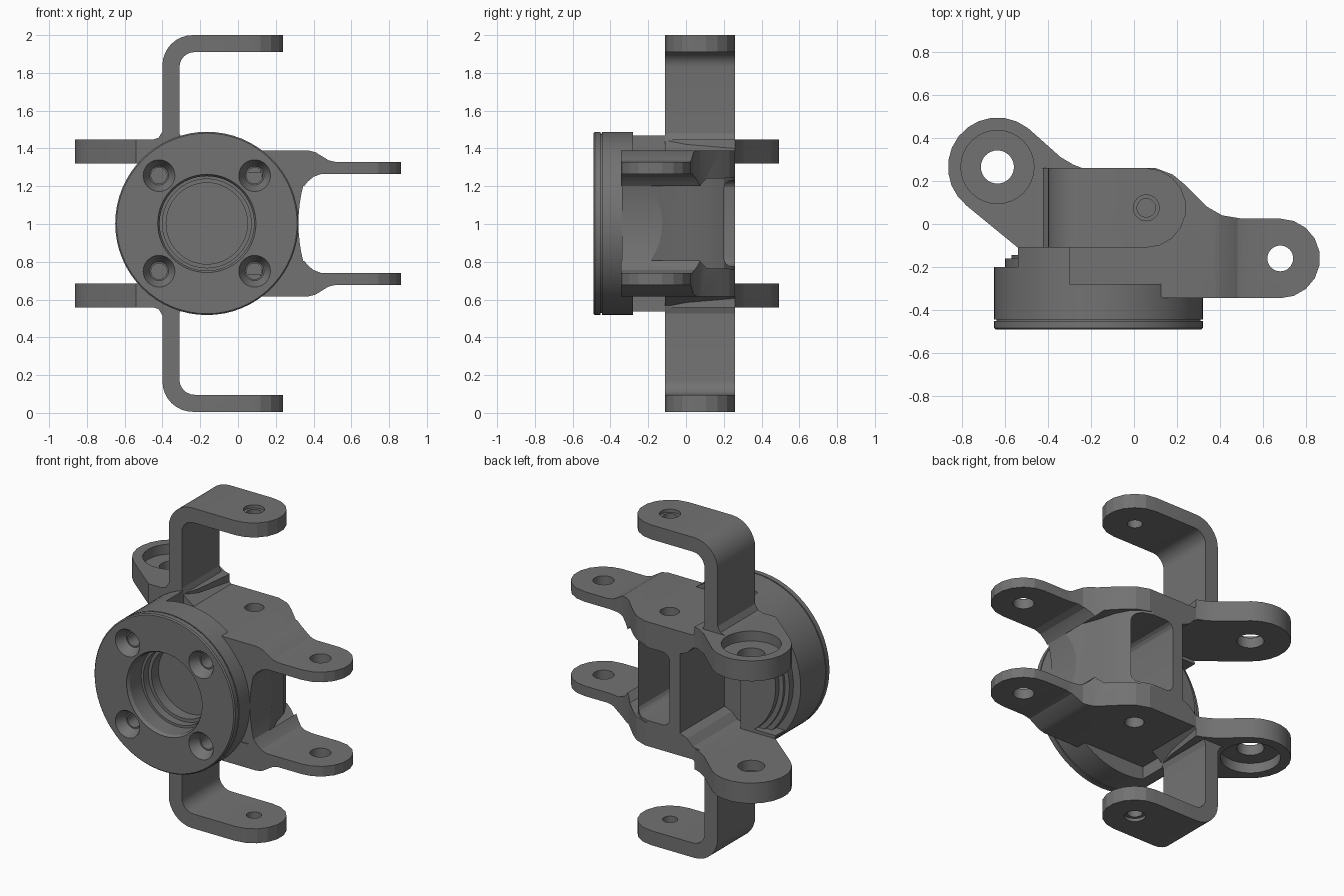
import bpy, bmesh, math
from mathutils import Matrix

cube = bpy.data.objects.get("Cube")
if cube:
    bpy.data.objects.remove(cube)

mat = bpy.data.materials.new("dark_grey_metal")
mat.use_nodes = True
grey = (0.17, 0.17, 0.17, 1)
mat.diffuse_color = grey
mat.node_tree.nodes["Principled BSDF"].inputs["Base Color"].default_value = grey

CX, MID = -0.165, 1.003   # hub axis
BACK, FRONT = 0.26, -0.11  # depth of the arms


def finish(name, bm):
    bmesh.ops.recalc_face_normals(bm, faces=bm.faces)
    mesh = bpy.data.meshes.new(name)
    bm.to_mesh(mesh)
    bm.free()
    mesh.materials.append(mat)
    obj = bpy.data.objects.new(name, mesh)
    bpy.context.collection.objects.link(obj)
    return obj


def arc(x, y, r, a, b, n=9):
    angles = [math.radians(a + (b - a) * i / n) for i in range(n + 1)]
    return [(x + r * math.cos(t), y + r * math.sin(t)) for t in angles]


def circle(x, y, r, n=32):
    return arc(x, y, r, 0, 360, n)[:-1]


def prism(name, pts, axis, lo, hi):
    """Extrude an outline along z (xy outline) or y (xz outline)."""
    bm = bmesh.new()
    put = (lambda u, v, w: (u, v, w)) if axis == "z" else (lambda u, v, w: (u, w, v))
    rings = [[bm.verts.new(put(u, v, w)) for u, v in pts] for w in (lo, hi)]
    for ring in rings:
        bm.faces.new(ring)
    for i in range(len(pts)):
        j = (i + 1) % len(pts)
        bm.faces.new((rings[0][i], rings[0][j], rings[1][j], rings[1][i]))
    return finish(name, bm)


def lathe(name, profile, x=CX, z=MID, n=64):
    """Turn (radius, y) pairs around an axis along y, capping both ends."""
    bm = bmesh.new()
    rings = [[bm.verts.new((u, y, v)) for u, v in circle(x, z, r, n)] for r, y in profile]
    for a, b in zip(rings, rings[1:]):
        for i in range(n):
            j = (i + 1) % n
            bm.faces.new((a[i], a[j], b[j], b[i]))
    bm.faces.new(rings[0])
    bm.faces.new(rings[-1])
    return finish(name, bm)


def box(name, x0, x1, y0, y1, z0, z1):
    return prism(name, [(x0, y0), (x1, y0), (x1, y1), (x0, y1)], "z", z0, z1)


def combine(obj, tools, operation="DIFFERENCE"):
    """Apply booleans and discard the helper solids."""
    for tool in tools:
        tool.hide_render = True
        mod = obj.modifiers.new("cut", "BOOLEAN")
        mod.operation, mod.solver, mod.object = operation, "EXACT", tool
    bpy.context.view_layer.update()
    graph = bpy.context.evaluated_depsgraph_get()
    mesh = bpy.data.meshes.new_from_object(obj.evaluated_get(graph))
    obj.modifiers.clear()
    obj.data = mesh
    for tool in tools:
        bpy.data.objects.remove(tool)
    return obj


def drill(x, y, r, lo=0.5, hi=2.5):
    return prism("drill", circle(x, y, r), "z", lo, hi)


def bore():
    return lathe("bore", [(0.26, -0.6), (0.26, -0.485), (0.25, -0.47), (0.25, -0.36),
                          (0.235, -0.36), (0.235, -0.31), (0.215, -0.31), (0.215, -0.24)])


parts = []

# Hub: grooved flange with a stepped back, a blind bore and four bolt sockets
hub = lathe("hub_flange", [(0.478, -0.49), (0.485, -0.483), (0.485, -0.452), (0.475, -0.452),
                           (0.475, -0.445), (0.485, -0.445), (0.485, -0.28), (0.38, -0.28),
                           (0.38, -0.18)])
sockets = [lathe("socket", [(0.088, -0.5), (0.082, -0.485), (0.05, -0.43), (0.042, -0.43),
                            (0.042, -0.32)], CX + i * 0.253, MID + j * 0.253, 32)
           for i in (-1, 1) for j in (-1, 1)]
parts.append(combine(hub, [bore()] + sockets))

# Stepped rear half of the hub, on the side of the cupped ears
rear = lathe("hub_stepped_back", [(0.485, -0.3), (0.485, -0.2), (0.435, -0.2), (0.435, -0.16),
                                  (0.405, -0.16), (0.405, -0.145), (0.375, -0.145), (0.375, -0.11)])
parts.append(combine(rear, [box("clip", CX - 0.135, 1, -1, 1, 0, 2), bore()]))

# Central column: web with concave outer wall and a cavity open to the back
core = prism("central_column", [(-0.14, -0.34), (-0.14, BACK), (0.08, BACK), (0.14, 0.24),
                                (0.19, 0.2), (0.24, 0.11), (0.27, 0), (0.35, -0.2), (0.36, -0.21),
                                (0.36, -0.34)], "z", 0.73, 1.276)
window = []
for x, z, a in ((0.14, 1.18, 0), (-0.02, 1.18, 90), (-0.02, 0.826, 180), (0.14, 0.826, 270)):
    window += arc(x, z, 0.05, a, a + 90, 4)
parts.append(combine(core, [prism("cavity", window, "y", -0.13, 0.4),
                            prism("scoop", circle(1.12, MID, 0.8, 96), "y", -1, 1), bore()]))

# Upper clevis plate: side profile trimmed by its plan, ending in the thin ear
plate = prism("upper_clevis_plate", [(-0.42, 1.32), (-0.42, 1.39), (0.37, 1.39), (0.41, 1.38),
                                     (0.48, 1.337), (0.52, 1.328), (0.9, 1.328), (0.9, 1.265),
                                     (0.44, 1.265), (0.4, 1.25), (0.37, 1.225), (0.35, 1.2),
                                     (0.31, 1.24), (-0.14, 1.25), (-0.19, 1.27), (-0.23, 1.31),
                                     (-0.28, 1.32)], "y", -0.6, 0.6)
plan = [(-0.4, -0.28), (0.1, -0.28), (0.13, -0.345)] + arc(0.68, -0.16, 0.185, -90, 90)
plan += [(0.5, 0.025), (0.41, 0.04), (0.34, 0.08), (0.24, 0.18), (0.18, 0.23), (0.1, BACK), (-0.4, BACK)]
combine(plate, [prism("plan", plan, "z", 1, 2)], "INTERSECT")
parts.append(combine(plate, [drill(0.68, -0.16, 0.06), drill(0.06, 0.075, 0.055)]))

# Upper cupped ear
ear = prism("upper_cupped_ear", [(-0.54, FRONT), (-0.3, FRONT), (-0.27, 0.0), (-0.24, BACK), (-0.28, 0.275),
                                 (-0.34, 0.31)] + arc(-0.635, 0.265, 0.23, 52, 232, 12),
            "z", 1.32, 1.447)
parts.append(combine(ear, [drill(-0.635, 0.265, 0.077), drill(-0.635, 0.265, 0.17, 1.385)]))

# Rim segment of the hub beside the arm
rim = lathe("upper_hub_shoulder", [(0.485, -0.3), (0.485, FRONT)])
parts.append(combine(rim, [box("clip", -0.54, -0.3, -1, 1, 1.3, 2)], "INTERSECT"))

# Upper arm: bent strip with a rounded tip
bend = [(-0.45, 1.4), (-0.45, 1.447), (-0.42, 1.457), (-0.4, 1.49)]
bend += arc(-0.24, 1.84, 0.16, 180, 90, 8) + [(0.3, 2), (0.3, 1.91)]
bend += arc(-0.23, 1.83, 0.08, 90, 180, 6) + [(-0.31, 1.48), (-0.295, 1.44), (-0.22, 1.385), (-0.22, 1.36)]
arm = prism("upper_arm", bend, "y", -0.6, 0.6)
tip = [(-0.6, FRONT)] + arc(0.057, 0.075, 0.185, -90, 90) + [(-0.6, BACK)]
combine(arm, [prism("tip", tip, "z", 1, 2.2)], "INTERSECT")
parts.append(combine(arm, [drill(0.057, 0.075, 0.043), drill(0.057, 0.075, 0.06, 1.98)]))

# Mirror the upper parts to make the lower ones
flip = Matrix.Translation((0, 0, 2 * MID)) @ Matrix.Diagonal((1, 1, -1, 1))
for obj in [p for p in parts if p.name.startswith("upper")]:
    lower = obj.copy()
    lower.data = obj.data.copy()
    lower.name = obj.name.replace("upper", "lower")
    lower.data.transform(flip)
    lower.data.flip_normals()
    bpy.context.collection.objects.link(lower)
    parts.append(lower)

# Smooth the turned surfaces, keep the facets of the ears
bpy.ops.object.select_all(action="DESELECT")
for obj in parts:
    obj.select_set(True)
bpy.context.view_layer.objects.active = parts[0]
bpy.ops.object.shade_smooth_by_angle(angle=math.radians(18))
